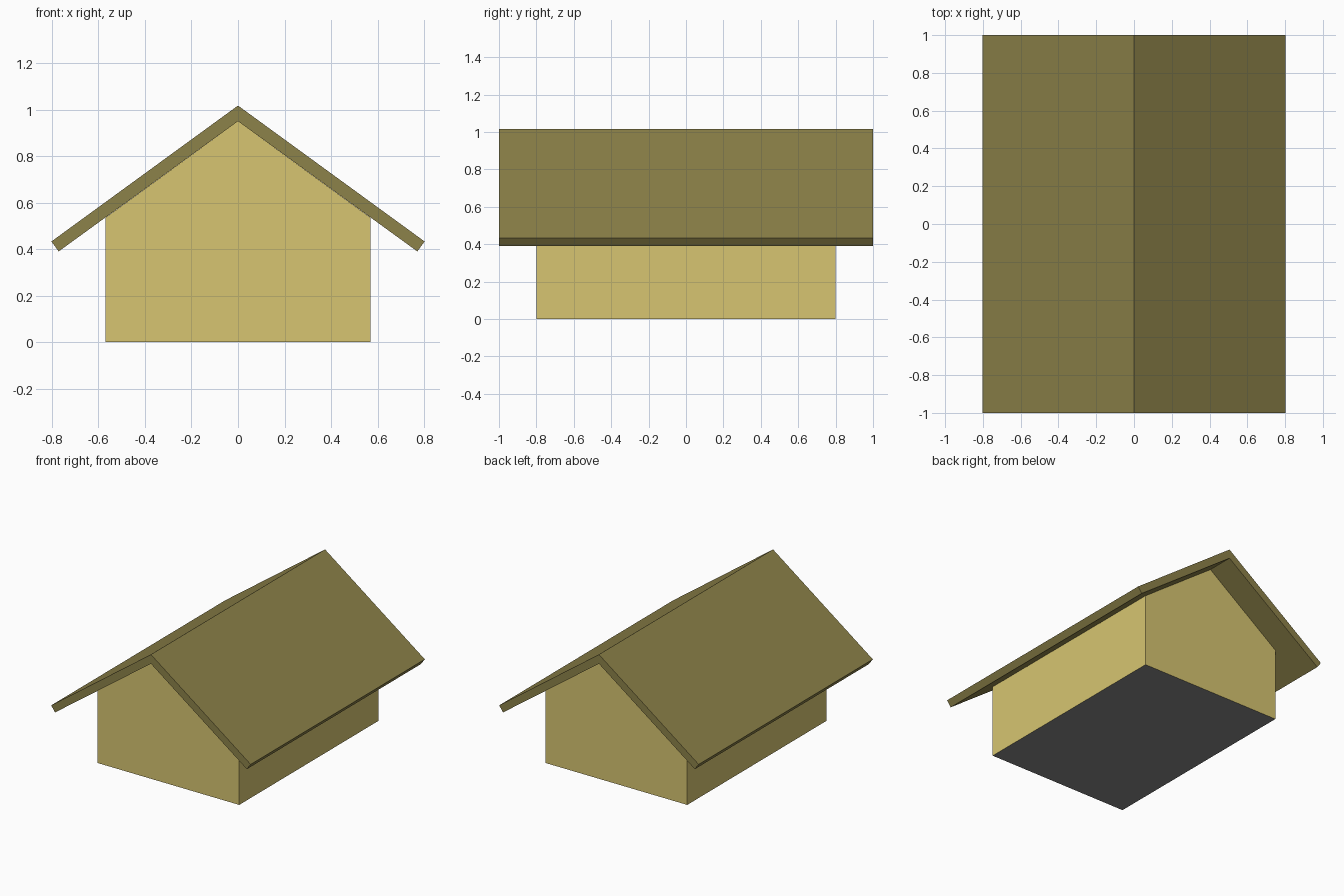
import bpy, bmesh

if "Cube" in bpy.data.objects:
    bpy.data.objects.remove(bpy.data.objects["Cube"])


def material(name, color):
    mat = bpy.data.materials.new(name)
    mat.diffuse_color = (*color, 1)
    mat.use_nodes = True
    mat.node_tree.nodes["Principled BSDF"].inputs["Base Color"].default_value = mat.diffuse_color
    return mat


def extrude_profile(name, points, half_depth, mat):
    """Extrude a closed front (x, z) profile along y."""
    bm = bmesh.new()
    face = bm.faces.new([bm.verts.new((x, -half_depth, z)) for x, z in points])
    ext = bmesh.ops.extrude_face_region(bm, geom=[face], use_keep_orig=True)
    moved = [v for v in ext["geom"] if isinstance(v, bmesh.types.BMVert)]
    bmesh.ops.translate(bm, verts=moved, vec=(0, 2 * half_depth, 0))
    bmesh.ops.recalc_face_normals(bm, faces=bm.faces)
    mesh = bpy.data.meshes.new(name)
    bm.to_mesh(mesh)
    bm.free()
    mesh.materials.append(mat)
    obj = bpy.data.objects.new(name, mesh)
    bpy.context.collection.objects.link(obj)
    return obj


def mirrored(half):
    """Complete a right-hand profile across x = 0."""
    return half + [(-x, z) for x, z in reversed(half) if x > 0]


wall_mat = material("wall_yellow", (0.68, 0.56, 0.165))
roof_mat = material("roof_olive", (0.265, 0.223, 0.067))
floor_mat = material("floor_grey", (0.25, 0.25, 0.25))

# Gabled house body
body = extrude_profile("house_body", mirrored([(0.57, 0), (0.57, 0.535), (0, 0.95)]), 0.8, wall_mat)

# Underside in dark grey
body.data.materials.append(floor_mat)
for poly in body.data.polygons:
    if poly.normal.z < -0.9:
        poly.material_index = 1

# Overhanging roof: outer slopes, then back along the inner slopes
extrude_profile("roof", [(0, 1.017), (0.802, 0.433), (0.771, 0.39), (0, 0.95),
                         (-0.771, 0.39), (-0.802, 0.433)], 1.0, roof_mat)
